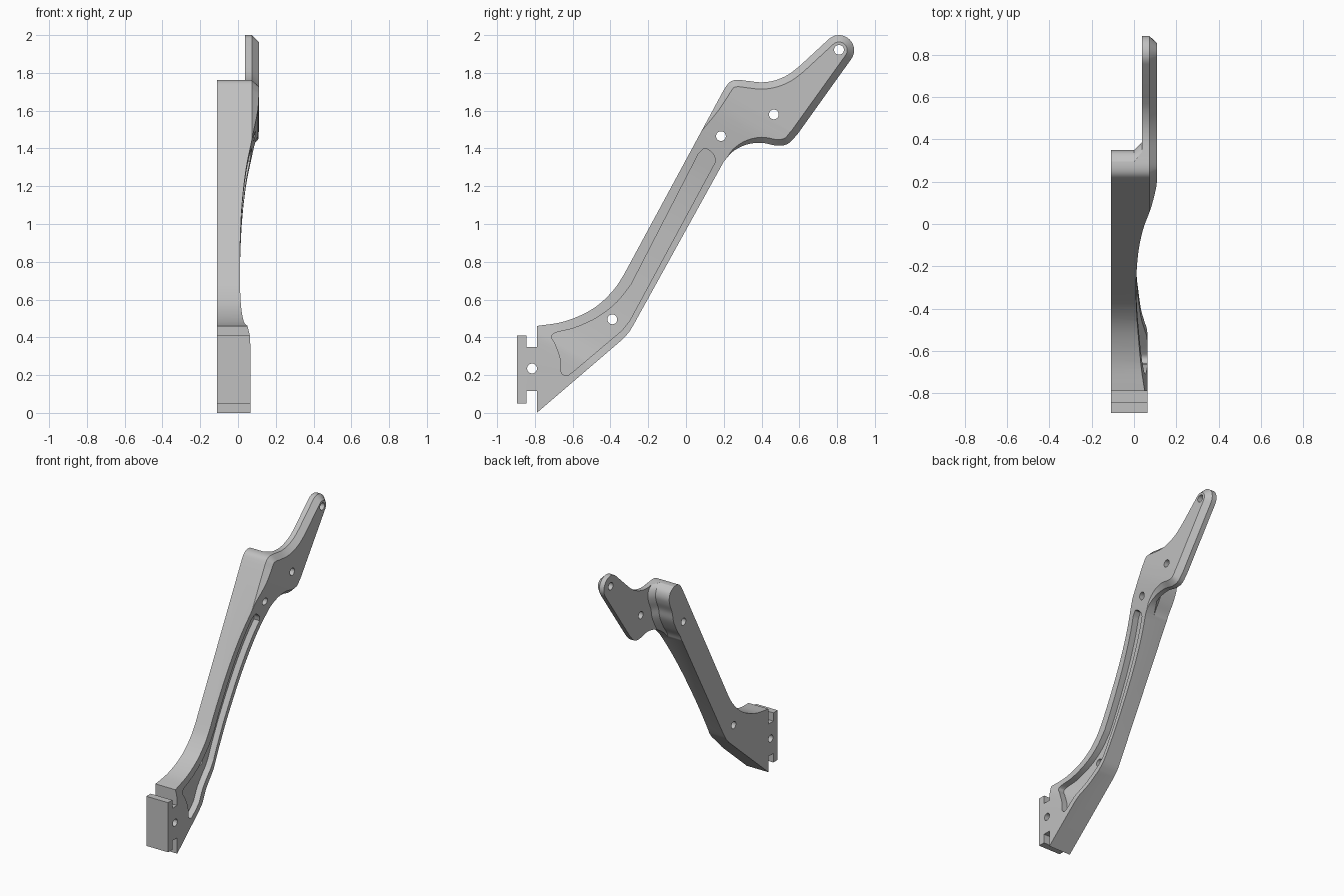
import bpy, bmesh, math
from mathutils import Vector

cube = bpy.data.objects.get("Cube")
if cube:
    bpy.data.objects.remove(cube, do_unlink=True)

grey = bpy.data.materials.new("plain grey")
grey.use_nodes = True
grey.diffuse_color = (0.53, 0.53, 0.53, 1)
grey.node_tree.nodes["Principled BSDF"].inputs["Base Color"].default_value = grey.diffuse_color


def loft(name, rings):
    """Closed solid through equal-length rings of 3D points."""
    bm = bmesh.new()
    loops = [[bm.verts.new(p) for p in ring] for ring in rings]
    for a, b in zip(loops, loops[1:]):
        for i in range(len(a)):
            j = (i + 1) % len(a)
            bm.faces.new((a[i], a[j], b[j], b[i]))
    bm.faces.new(loops[0][::-1])
    bm.faces.new(loops[-1])
    bmesh.ops.recalc_face_normals(bm, faces=bm.faces)
    mesh = bpy.data.meshes.new(name)
    bm.to_mesh(mesh)
    bm.free()
    obj = bpy.data.objects.new(name, mesh)
    bpy.context.collection.objects.link(obj)
    mesh.materials.append(grey)
    return obj


def ring(pts, x):
    return [(x, y, z) for y, z in pts]


def combine(obj, tool, operation):
    """Apply a boolean and discard the tool."""
    mod = obj.modifiers.new("cut", 'BOOLEAN')
    mod.operation, mod.object, mod.solver = operation, tool, 'EXACT'
    bpy.context.view_layer.objects.active = obj
    bpy.ops.object.modifier_apply(modifier=mod.name)
    bpy.data.objects.remove(tool, do_unlink=True)


def smooth(pts, steps=5):
    """Curve through the points."""
    p = [Vector(q) for q in pts]
    p = [2 * p[0] - p[1]] + p + [2 * p[-1] - p[-2]]
    out = []
    for a, b, c, d in zip(p, p[1:], p[2:], p[3:]):
        for k in range(steps):
            t = k / steps
            out.append(0.5 * (2*b + (c - a)*t + (2*a - 5*b + 4*c - d)*t*t + (3*b - a - 3*c + d)*t**3))
    return [tuple(q) for q in out + [p[-2]]]


def arc(cy, cz, r, a0, a1, n=14):
    angles = [math.radians(a0 + (a1 - a0) * i / n) for i in range(n + 1)]
    return [(cy + r * math.cos(a), cz + r * math.sin(a)) for a in angles]


def inset(pts, amount, min_z):
    """Move the outline inward above a given height."""
    out = []
    for i, p in enumerate(pts):
        p, a, b = Vector(p), Vector(pts[i - 1]), Vector(pts[(i + 1) % len(pts)])
        n1, n2 = ((Vector((-e.y, e.x)).normalized()) for e in (p - a, b - p))
        m = (n1 + n2) / max(1 + n1.dot(n2), 0.5)
        out.append(tuple(p + m * (amount if p.y > min_z else 0)))
    return out


# Side outline, counter-clockwise
outline = [(-.79, 0)]
outline += smooth([(-.335, .39), (-.30, .43), (-.27, .48)], 4)
outline += smooth([(.2, 1.33), (.25, 1.385), (.32, 1.42), (.4, 1.43), (.48, 1.415),
                   (.54, 1.425), (.59, 1.475)])
outline += arc(.81, 1.92, .08, -37, 131)
outline += smooth([(.6, 1.835), (.54, 1.79), (.47, 1.76), (.4, 1.75), (.33, 1.757),
                   (.27, 1.763), (.23, 1.75), (.2, 1.71)], 4)
outline += smooth([(-.33, .73), (-.38, .655), (-.46, .575), (-.55, .52), (-.66, .48), (-.79, .46)])
# Slotted mounting end
outline += [(-.79, .35), (-.845, .35), (-.845, .41), (-.895, .41),
            (-.895, .05), (-.845, .05), (-.845, .115), (-.79, .115)]

chamfered = inset(outline, .042, 1.3)
bracket = loft("bracket_arm", [ring(outline, -.11), ring(outline, .073), ring(chamfered, .116)])

# Hollow sweep of the left face along the arm
sweep = smooth([(-.12, .065), (-.03, .062), (.02, .05), (.1, .032), (.25, .017), (.4, .011), (.6, .01),
                (.88, .02), (1.11, .042), (1.3, .075), (1.47, .103), (1.57, .11)])
sweep = [(-2, .065)] + sweep + [(3, .11), (3, .5), (-2, .5)]
along = Vector((.486, .874)).normalized()
across = Vector((-along.y, along.x))


def sweep_tool(shift):
    rings = []
    for t in (-2, 2):
        rings.append([(x + shift, *(along * s + across * t)) for s, x in sweep])
    return loft("sweep_cutter", rings)


combine(bracket, sweep_tool(0), 'DIFFERENCE')

# Thin upper plate: clear the right side behind the block
edge = smooth([(.19, 1.28), (.215, 1.36), (.26, 1.43), (.3, 1.51), (.315, 1.58), (.34, 1.64),
               (.35, 1.69), (.335, 1.735), (.29, 1.765), (.25, 1.80)])
far = [(.3, 2.3), (1.3, 2.3), (1.3, 1.2)]
step = edge + far
flared = [(y + .035, z) for y, z in edge] + far
combine(bracket, loft("plate_cutter", [ring(step, -.3), ring(step, 0), ring(flared, .037)]), 'DIFFERENCE')

# Lightening pocket
pocket = smooth([(.156, 1.33), (.145, 1.37), (.1, 1.40), (.065, 1.37)], 4)
pocket += smooth([(-.29, .68), (-.367, .585), (-.47, .505), (-.59, .45), (-.69, .425), (-.71, .4),
                  (-.69, .36), (-.663, .28), (-.66, .215), (-.63, .198), (-.59, .225)], 4)
pocket += smooth([(-.34, .436), (-.30, .485)], 2)
pocket_tool = loft("pocket_cutter", [ring(pocket, -.09), ring(pocket, .3)])
combine(pocket_tool, sweep_tool(-.045), 'INTERSECT')
combine(bracket, pocket_tool, 'DIFFERENCE')

# Bolt holes
for y, z in ((.185, 1.465), (.465, 1.58), (.81, 1.922), (-.39, .495), (-.815, .235)):
    circle = arc(y, z, .026, 0, 345, 23)
    combine(bracket, loft("hole_cutter", [ring(circle, -.3), ring(circle, .3)]), 'DIFFERENCE')

bpy.ops.object.select_all(action='DESELECT')
bracket.select_set(True)
bpy.context.view_layer.objects.active = bracket
bpy.ops.object.shade_smooth_by_angle(angle=math.radians(25))
